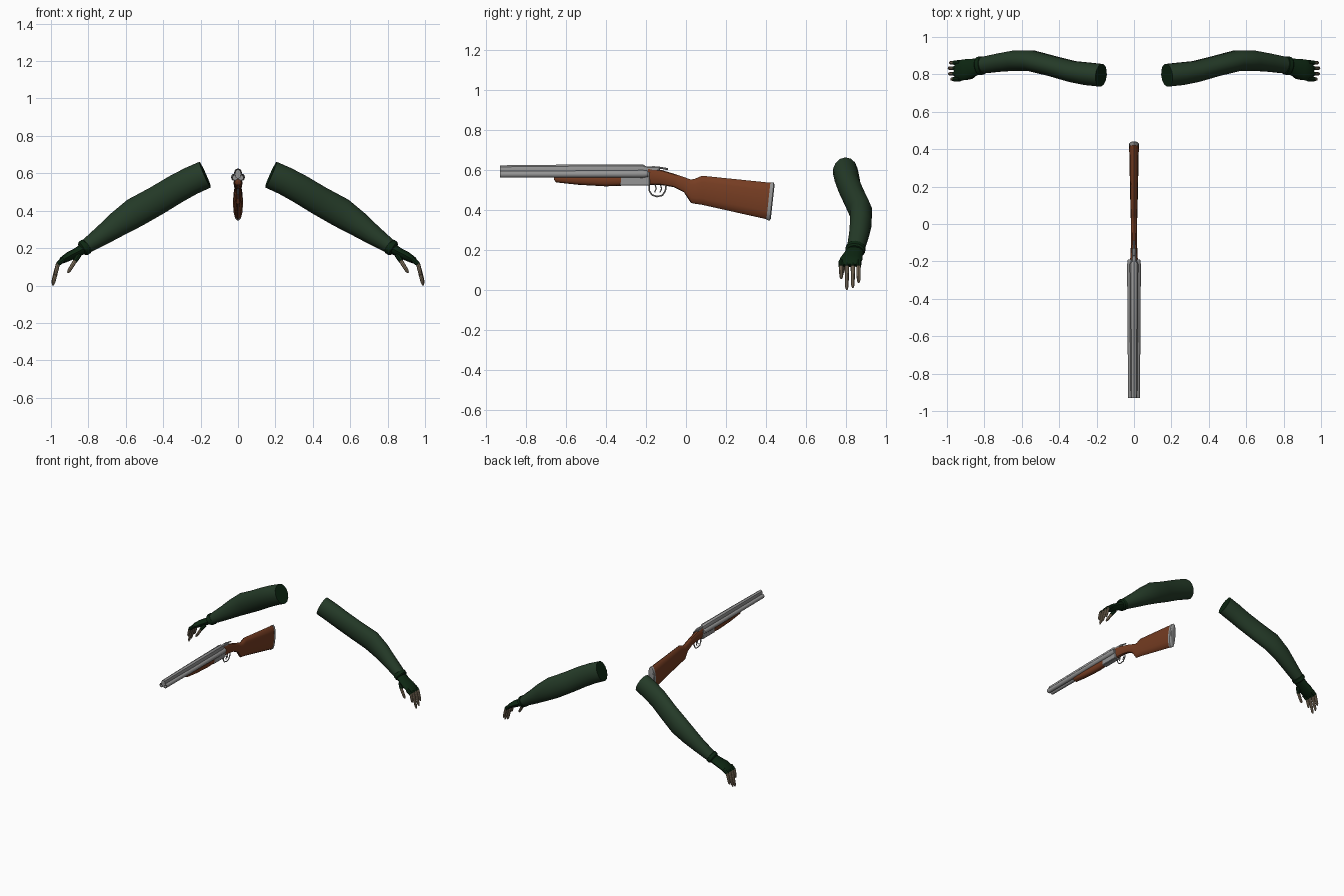
import bpy, bmesh, math
from mathutils import Vector

cube = bpy.data.objects.get("Cube")
if cube:
    bpy.data.objects.remove(cube)


def material(name, rgb):
    m = bpy.data.materials.new(name)
    m.use_nodes = True
    m.diffuse_color = (*rgb, 1)
    bsdf = m.node_tree.nodes["Principled BSDF"]
    bsdf.inputs["Base Color"].default_value = (*rgb, 1)
    bsdf.inputs["Roughness"].default_value = 0.7
    return m


SLEEVE = material("sleeve green", (0.018, 0.043, 0.021))
GLOVE = material("glove dark green", (0.004, 0.02, 0.006))
SKIN = material("skin tan", (0.25, 0.19, 0.125))
WOOD = material("walnut wood", (0.18, 0.046, 0.016))
STEEL = material("steel grey", (0.3, 0.3, 0.3))


def finish(name, bm, mats, angle=40):
    bmesh.ops.recalc_face_normals(bm, faces=bm.faces)
    mesh = bpy.data.meshes.new(name)
    bm.to_mesh(mesh)
    bm.free()
    for m in mats:
        mesh.materials.append(m)
    ob = bpy.data.objects.new(name, mesh)
    bpy.context.collection.objects.link(ob)
    bpy.ops.object.select_all(action="DESELECT")
    ob.select_set(True)
    bpy.context.view_layer.objects.active = ob
    bpy.ops.object.shade_smooth_by_angle(angle=math.radians(angle))
    return ob


def loft(name, rows, mats, ref=(0, 1, 0), axis=None, sides=12, power=1.0, end_mat=0, shear=None):
    """Skin elliptical rings; each row is x, y, z, height radius, width radius."""
    bm = bmesh.new()
    pts = [Vector(r[:3]) for r in rows]
    rings = []
    for i, r in enumerate(rows):
        t = Vector(axis) if axis else pts[min(i + 1, len(pts) - 1)] - pts[max(i - 1, 0)]
        t.normalize()
        side = Vector(ref)
        side = (side - t * side.dot(t)).normalized()
        up = side.cross(t)
        ring = []
        for k in range(sides):
            a = 2 * math.pi * k / sides
            c, s = math.cos(a), math.sin(a)
            c = math.copysign(abs(c) ** power, c)
            s = math.copysign(abs(s) ** power, s)
            co = pts[i] + up * c * r[3] + side * s * r[4]
            if shear:
                co = shear(co)
            ring.append(bm.verts.new(co))
        rings.append(ring)
    for lo, hi in zip(rings, rings[1:]):
        for k in range(sides):
            n = (k + 1) % sides
            bm.faces.new((lo[k], lo[n], hi[n], hi[k]))
    bm.faces.new(rings[0]).material_index = end_mat
    bm.faces.new(rings[-1])
    return finish(name, bm, mats)


def box(name, center, size, mat, bevel=0.004):
    bm = bmesh.new()
    bmesh.ops.create_cube(bm, size=1)
    for v in bm.verts:
        v.co = Vector(c + p * s for c, p, s in zip(center, v.co, size))
    bmesh.ops.bevel(bm, geom=bm.edges[:], offset=bevel, segments=1, affect="EDGES")
    return finish(name, bm, [mat], 30)


def along_y(stations):
    """Turn (y, top, bottom, half width) into centred loft rows."""
    return [(0, y, (t + b) / 2, (t - b) / 2, w) for y, t, b, w in stations]


def rod(name, yz, r, mat, x=0):
    return loft(name, [(x, y, z, r, r) for y, z in yz], [mat], ref=(1, 0, 0), sides=6)


Y, X = (0, 1, 0), (1, 0, 0)

# Twin hollow barrels with a raised rib between them
for side, label in ((1, "left"), (-1, "right")):
    cx = 0.0155 * side
    loft(label + "_barrel",
         [(cx * 1.15, -0.19, 0.579, 0.015, 0.015), (cx * 1.15, -0.215, 0.579, 0.02, 0.019),
          (cx * 1.1, -0.5, 0.578, 0.018, 0.018), (cx, -0.93, 0.577, 0.017, 0.016),
          (cx, -0.93, 0.577, 0.012, 0.012), (cx, -0.86, 0.577, 0.012, 0.012)],
         [STEEL], ref=X, axis=Y)
loft("barrel_rib", along_y([(-0.19, 0.61, 0.58, 0.014), (-0.215, 0.627, 0.57, 0.023),
                            (-0.54, 0.626, 0.57, 0.021), (-0.93, 0.622, 0.57, 0.017)]),
     [STEEL], ref=X, axis=Y, sides=8)

# Receiver, tang and lever
box("receiver", (0, -0.255, 0.555), (0.042, 0.15, 0.068), STEEL)
box("receiver_tang", (0, -0.17, 0.605), (0.024, 0.08, 0.02), STEEL)
rod("top_lever", [(-0.17, 0.614), (-0.13, 0.61), (-0.09, 0.603)], 0.005, STEEL)

# Wooden fore-end under the barrels
loft("fore_end", along_y([(-0.66, 0.568, 0.553, 0.013), (-0.65, 0.575, 0.537, 0.019),
                          (-0.54, 0.58, 0.525, 0.023), (-0.4, 0.58, 0.517, 0.024),
                          (-0.325, 0.58, 0.52, 0.023)]),
     [WOOD], ref=X, axis=Y, power=0.8)


# Stock with pistol grip, and butt plate
def slant(co):
    return co + Vector((0, (co.z - 0.44) * 0.11 if co.y > 0.3 else 0, 0))


loft("stock", along_y([(-0.19, 0.612, 0.525, 0.02), (-0.12, 0.598, 0.523, 0.017),
                       (-0.06, 0.58, 0.513, 0.016), (-0.01, 0.563, 0.487, 0.016),
                       (0.025, 0.551, 0.434, 0.017), (0.045, 0.555, 0.43, 0.018),
                       (0.08, 0.57, 0.425, 0.019), (0.412, 0.535, 0.353, 0.026)]),
     [WOOD], ref=X, axis=Y, power=0.85, shear=slant)
loft("butt_plate", along_y([(0.411, 0.537, 0.35, 0.027), (0.428, 0.535, 0.346, 0.026),
                            (0.433, 0.525, 0.356, 0.02)]),
     [STEEL], ref=X, axis=Y, power=0.85, shear=slant)

# Trigger guard and the two triggers
rod("trigger_guard", [(-0.183, 0.53), (-0.183, 0.495), (-0.17, 0.474), (-0.145, 0.466),
                      (-0.118, 0.472), (-0.103, 0.495), (-0.098, 0.53)], 0.004, STEEL)
for i, y in enumerate((-0.155, -0.128)):
    rod("trigger_%d" % (i + 1), [(y, 0.53), (y + 0.006, 0.505), (y - 0.002, 0.487)],
        0.003, STEEL, x=0.004 - 0.008 * i)

# Arms, mirrored: sleeve, hem, glove, thumb and fingers
ARM = [(0.176, 0.795, 0.593, 0.075, 0.062), (0.25, 0.803, 0.56, 0.076, 0.062),
       (0.33, 0.815, 0.517, 0.077, 0.058), (0.433, 0.843, 0.455, 0.078, 0.056),
       (0.55, 0.873, 0.39, 0.08, 0.057), (0.64, 0.873, 0.33, 0.068, 0.055),
       (0.72, 0.863, 0.272, 0.054, 0.05), (0.815, 0.848, 0.207, 0.038, 0.045)]
HEM = [(0.805, 0.849, 0.214, 0.036, 0.044), (0.81, 0.848, 0.21, 0.043, 0.05),
       (0.83, 0.845, 0.197, 0.042, 0.05), (0.836, 0.844, 0.193, 0.034, 0.043)]
HAND = [(0.82, 0.846, 0.2, 0.03, 0.042), (0.86, 0.836, 0.178, 0.025, 0.048),
        (0.905, 0.825, 0.155, 0.024, 0.056), (0.94, 0.82, 0.135, 0.018, 0.054),
        (0.955, 0.82, 0.122, 0.01, 0.048)]
# finger: y, tip x, tip z
FINGERS = {"index": (0.775, 0.976, 0.055), "middle": (0.803, 0.99, 0.0),
           "ring": (0.833, 0.992, 0.01), "little": (0.862, 0.984, 0.036)}


def flip(rows, s):
    return [(r[0] * s, *r[1:]) for r in rows]


def digit(name, rows, s):
    """Glove-covered root followed by a bare tapering tip."""
    (a, b, c) = (Vector(p) for p in rows)
    root = [(*a, 0.014, 0.014), (*a.lerp(b, 0.5), 0.0135, 0.0135), (*b, 0.0125, 0.0125)]
    tip = [(*a.lerp(b, 0.6), 0.0105, 0.0105), (*b, 0.011, 0.0105), (*b.lerp(c, 0.5), 0.0105, 0.01),
           (*b.lerp(c, 0.85), 0.009, 0.009), (*c, 0.004, 0.004)]
    loft(name + "_glove_root", flip(root, s), [GLOVE], sides=8)
    loft(name + "_tip", flip(tip, s), [SKIN], sides=8)


for s, label in ((1, "left"), (-1, "right")):
    loft(label + "_sleeve", flip(ARM, s), [SLEEVE, GLOVE], end_mat=1, sides=14)
    loft(label + "_sleeve_hem", flip(HEM, s), [GLOVE], sides=14)
    loft(label + "_glove", flip(HAND, s), [GLOVE])
    for finger, (y, x, z) in FINGERS.items():
        digit(label + "_" + finger, [(0.93, y, 0.142), (0.963, y, 0.115), (x, y, z)], s)
    digit(label + "_thumb", [(0.85, 0.805, 0.165), (0.872, 0.785, 0.13), (0.91, 0.776, 0.068)], s)
